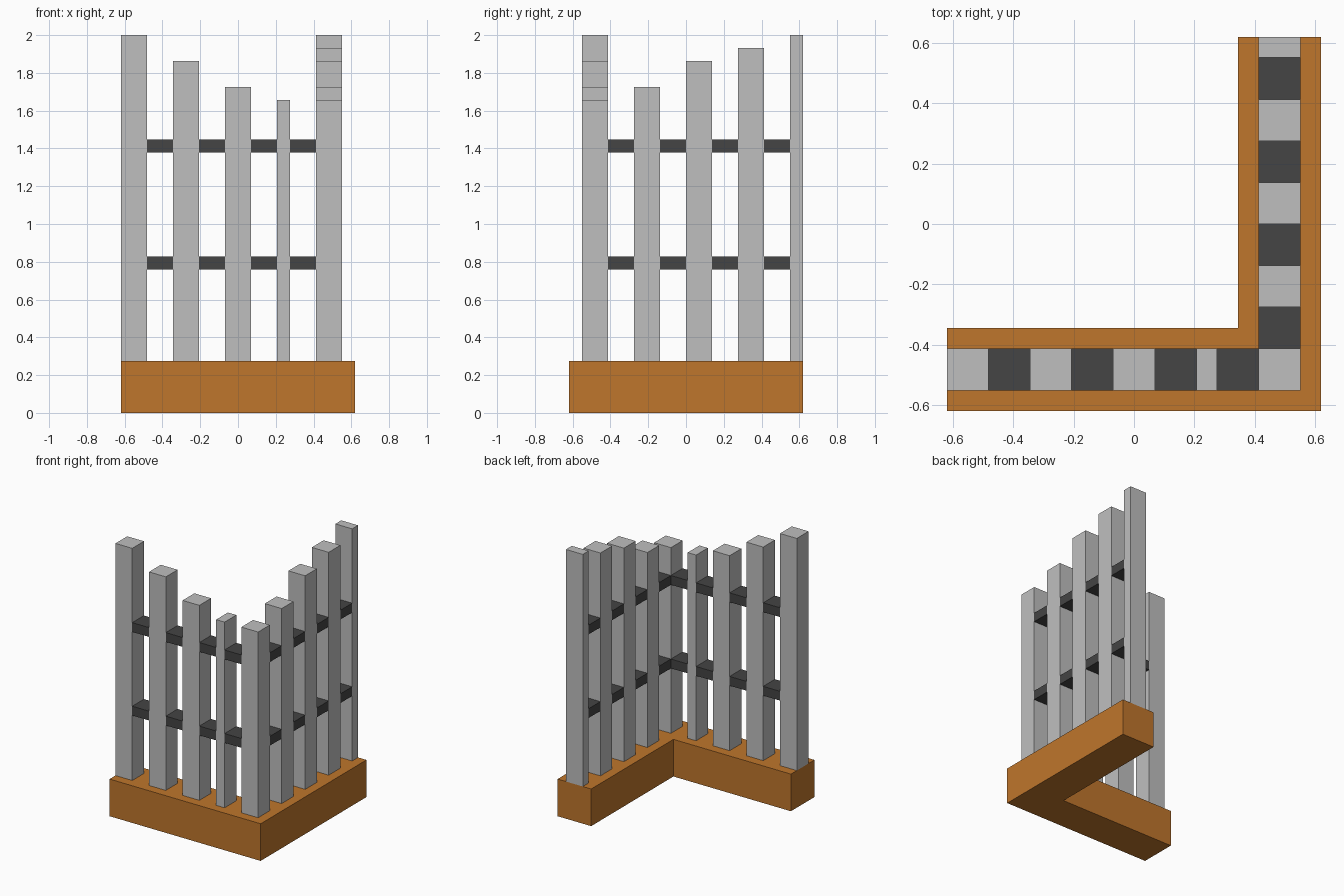
import bpy
import bmesh

if "Cube" in bpy.data.objects:
    bpy.data.objects.remove(bpy.data.objects["Cube"], do_unlink=True)

U = 2 / 29          # one grid unit; the fence is 18 x 18 x 29 units
HALF = 9            # grid offset that centres the footprint


def material(name, rgb):
    mat = bpy.data.materials.new(name)
    mat.use_nodes = True
    mat.diffuse_color = (*rgb, 1)
    mat.node_tree.nodes["Principled BSDF"].inputs["Base Color"].default_value = (*rgb, 1)
    return mat


def prism(name, outline, z0, z1, mat):
    """Extrude a counter-clockwise grid outline from z0 to z1."""
    bm = bmesh.new()
    verts = [bm.verts.new(((x - HALF) * U, (y - HALF) * U, z0 * U)) for x, y in outline]
    face = bm.faces.new(verts)
    top = bmesh.ops.extrude_face_region(bm, geom=[face])["geom"]
    bmesh.ops.translate(bm, vec=(0, 0, (z1 - z0) * U),
                        verts=[v for v in top if isinstance(v, bmesh.types.BMVert)])
    bmesh.ops.recalc_face_normals(bm, faces=bm.faces)
    mesh = bpy.data.meshes.new(name)
    bm.to_mesh(mesh)
    bm.free()
    mesh.materials.append(mat)
    obj = bpy.data.objects.new(name, mesh)
    bpy.context.collection.objects.link(obj)
    return obj


def block(name, x0, x1, y0, y1, z0, z1, mat):
    return prism(name, [(x0, y0), (x1, y0), (x1, y1), (x0, y1)], z0, z1, mat)


wood = material("orange_brown", (0.52, 0.18, 0.025))
light = material("light_grey", (0.52, 0.52, 0.52))
dark = material("dark_grey", (0.058, 0.058, 0.058))

# L-shaped base
BASE_TOP = 4
prism("base", [(0, 0), (18, 0), (18, 18), (14, 18), (14, 4), (0, 4)], 0, BASE_TOP, wood)

# Posts: (start, end, top height) along each run, sharing the corner post
front_posts = [(0, 2, 29), (4, 6, 27), (8, 10, 25), (12, 13, 24), (15, 17, 24)]
side_posts = [(1, 3, 24), (5, 7, 25), (9, 11, 27), (13, 15, 28), (17, 18, 29)]
RAIL_HEIGHTS = {"lower": 11, "upper": 20}

for i, (a, b, h) in enumerate(front_posts):
    name = "corner_post" if i == len(front_posts) - 1 else f"front_post_{i + 1}"
    block(name, a, b, 1, 3, BASE_TOP, h, light)
for i, (a, b, h) in enumerate(side_posts[1:]):
    block(f"side_post_{i + 1}", 15, 17, a, b, BASE_TOP, h, light)

# Rails filling the gaps between neighbouring posts
for level, z in RAIL_HEIGHTS.items():
    for i in range(4):
        a, b = front_posts[i][1], front_posts[i + 1][0]
        block(f"front_{level}_rail_{i + 1}", a, b, 1, 3, z, z + 1, dark)
        a, b = side_posts[i][1], side_posts[i + 1][0]
        block(f"side_{level}_rail_{i + 1}", 15, 17, a, b, z, z + 1, dark)
